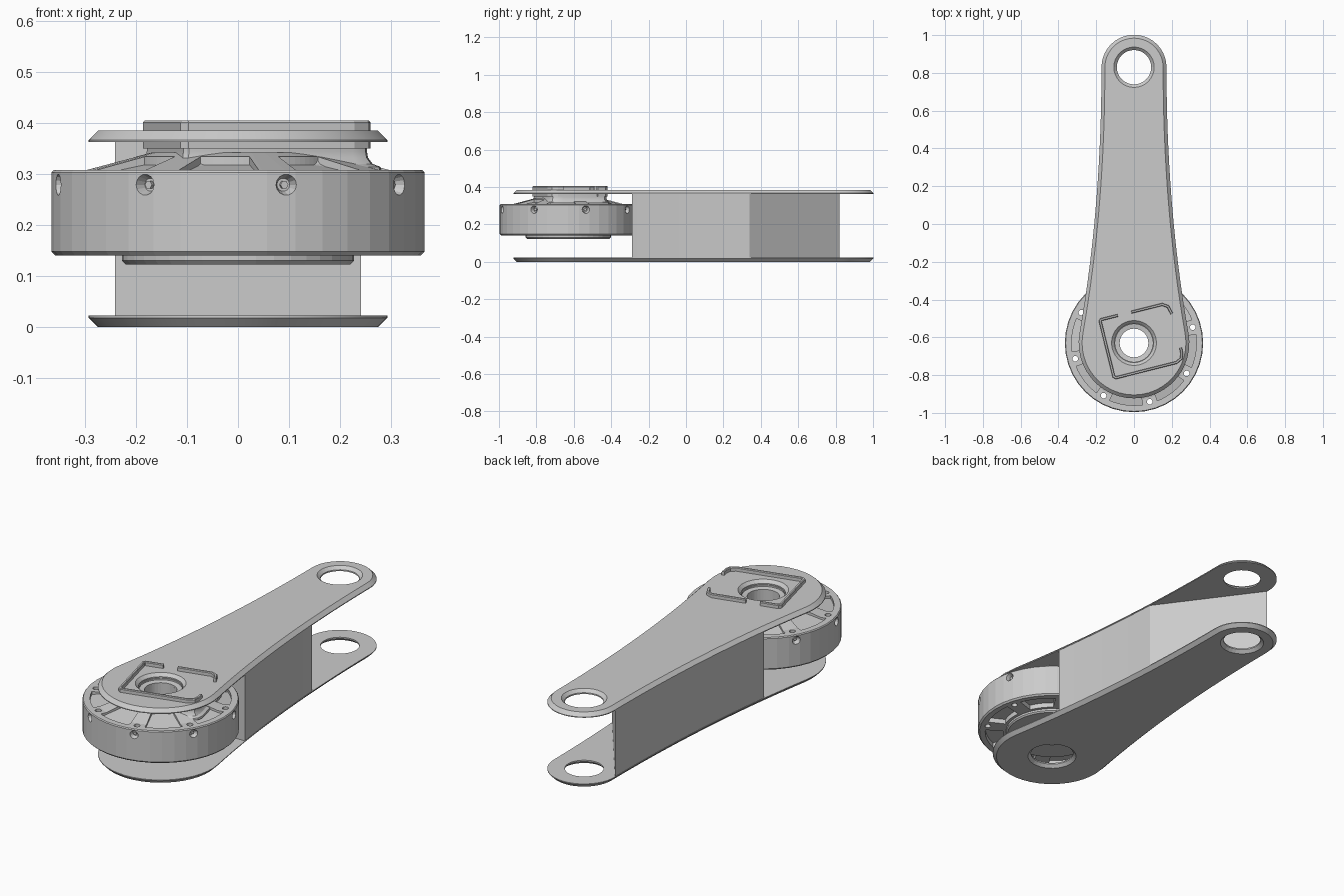
import bpy, bmesh
from math import sin, cos, pi, radians, sqrt
from mathutils import Vector

if "Cube" in bpy.data.objects:
    bpy.data.objects.remove(bpy.data.objects["Cube"])

MY = -0.63                       # motor / big end centre
EY = 0.83                        # small end centre
R, r = 0.293, 0.172              # plate end radii
T = radians(10)


def finish(name, bm, smooth=None):
    bmesh.ops.recalc_face_normals(bm, faces=bm.faces)
    me = bpy.data.meshes.new(name)
    bm.to_mesh(me)
    bm.free()
    ob = bpy.data.objects.new(name, me)
    bpy.context.collection.objects.link(ob)
    if smooth:
        bpy.ops.object.select_all(action='DESELECT')
        ob.select_set(True)
        bpy.context.view_layer.objects.active = ob
        bpy.ops.object.shade_smooth_by_angle(angle=radians(smooth))
    return ob


def loft(bm, rings, caps=True):
    vs = [[bm.verts.new(p) for p in ring] for ring in rings]
    n = len(vs[0])
    pairs = list(zip(vs, vs[1:])) + ([] if caps else [(vs[-1], vs[0])])
    for a, b in pairs:
        for i in range(n):
            j = (i + 1) % n
            bm.faces.new((a[i], a[j], b[j], b[i]))
    if caps:
        bm.faces.new(vs[0])
        bm.faces.new(vs[-1])


def circle(cx, cy, rad, z, n=32):
    return [(cx + rad * cos(2 * pi * i / n), cy + rad * sin(2 * pi * i / n), z) for i in range(n)]


def at_z(pts, z):
    return [(p[0], p[1], z) for p in pts]


def cut(ob, bm):
    c = finish(ob.name + "_cutter", bm)
    c.hide_render = True
    c.hide_viewport = True
    m = ob.modifiers.new("cut", 'BOOLEAN')
    m.operation, m.solver, m.object = 'DIFFERENCE', 'EXACT', c


# Concave flank of the arm: quadratic curve tangent to both end arcs
P0 = (R * cos(T), MY + R * sin(T))
P1 = (r, P0[1] + (P0[0] - r) / sin(T) * cos(T))


def flank(y):
    a, b, c = P0[1] - 2 * P1[1] + EY, 2 * (P1[1] - P0[1]), P0[1] - y
    t = (-b + sqrt(b * b - 4 * a * c)) / (2 * a)
    return r + (P0[0] - r) * (1 - t) ** 2


def outline(d):
    half = [((R - d) * sin(a), MY - (R - d) * cos(a))
            for a in [(pi / 2 + T) * i / 12 for i in range(13)]]
    for i in range(1, 16):
        y = P0[1] + (EY - P0[1]) * i / 16
        half.append((flank(y) - d, y))
    half += [((r - d) * cos(pi / 2 * i / 10), EY + (r - d) * sin(pi / 2 * i / 10)) for i in range(11)]
    return half + [(-x, y) for x, y in half[-2:0:-1]]


# Plates: chamfered on their outer faces, holes countersunk from outside
for name, zo, zi in (("bottom_plate", 0.0, 0.022), ("top_plate", 0.385, 0.363)):
    s = 1 if zi > zo else -1
    bm = bmesh.new()
    loft(bm, [at_z(outline(0.018), zo), at_z(outline(0), zi - s * 0.004), at_z(outline(0), zi)])
    plate = finish(name, bm, 30)
    bm = bmesh.new()
    for cy, ro, ri in ((MY, 0.119, 0.104), (EY, 0.107, 0.091)):
        loft(bm, [circle(0, cy, ro, zo - s * 0.02), circle(0, cy, ro, zo),
                  circle(0, cy, ri, zo + s * 0.015), circle(0, cy, ri, zi + s * 0.02)])
    cut(plate, bm)

# Web between the plates, with a slanted end near the small eye
right = [(flank(y) - 0.002, y) for y in [-0.29 + 0.63 * i / 12 for i in range(13)]]
left = [(-flank(y) + 0.002, y) for y in [0.82 - 1.11 * i / 18 for i in range(19)]]
bm = bmesh.new()
loft(bm, [at_z(right + left, 0.02), at_z(right + left, 0.365)])
finish("arm_web", bm, 30)

# Motor housing: closed lathe profile
profile = [(0.1, 0.123), (0.221, 0.123), (0.228, 0.13), (0.228, 0.14), (0.358, 0.14),
           (0.366, 0.148), (0.366, 0.303), (0.362, 0.308), (0.3, 0.308), (0.17, 0.342),
           (0.076, 0.342), (0.076, 0.2), (0.1, 0.2)]
bm = bmesh.new()
loft(bm, [circle(0, MY, a, z, 40) for a, z in profile], caps=False)
motor = finish("motor_housing", bm)


def sector(bm, mid, r0, r1, z_in, z_out, z_end):
    w0, w1 = radians(14), radians(15.5)
    ring = [(r1 * cos(mid + w1 * k / 4), MY + r1 * sin(mid + w1 * k / 4), z_out) for k in range(-4, 5)]
    ring += [(r0 * cos(mid - w0 * k / 4), MY + r0 * sin(mid - w0 * k / 4), z_in) for k in range(-4, 5)]
    loft(bm, [ring, at_z(ring, z_end)])


bm = bmesh.new()
screws = bmesh.new()
for k in range(8):
    a = radians(15 + 45 * k)
    # through hole and radial screw recess
    loft(bm, [circle(0.322 * cos(a), MY + 0.322 * sin(a), 0.015, z, 12) for z in (0.1, 0.35)])
    d, t = Vector((cos(a), sin(a), 0)), Vector((-sin(a), cos(a), 0))

    def radial(rad, dist, n=14):
        c = Vector((0, MY, 0.279)) + d * dist
        return [c + t * rad * cos(2 * pi * i / n) + Vector((0, 0, rad * sin(2 * pi * i / n))) for i in range(n)]
    loft(bm, [radial(0.013, 0.343), radial(0.023, 0.372)])
    loft(screws, [radial(0.008, 0.34, 6), radial(0.008, 0.352, 6)])
    # pockets between the spokes, above and below
    m = a + radians(22.5)
    sector(bm, m, 0.2, 0.33, 0.318, 0.292, 0.4)
    sector(bm, m, 0.243, 0.33, 0.165, 0.165, 0.1)
cut(motor, bm)
finish("housing_screws", screws)

# Skewed square hub that carries the top plate, flared at its base
path_a = [(-0.085, -0.484), (-0.174, -0.506), (-0.179, -0.515), (-0.107, -0.807), (-0.096, -0.814),
          (0.225, -0.733), (0.25, -0.712), (0.253, -0.685), (0.247, -0.655)]
path_b = [(-0.015, -0.467), (0.15, -0.426), (0.18, -0.437), (0.2, -0.475)]
loop = path_a + path_b[::-1]


def scaled(f, z):
    return [(0.03 + (x - 0.03) * f, -0.62 + (y + 0.62) * f, z) for x, y in loop]


bm = bmesh.new()
loft(bm, [scaled(f, z) for f, z in ((1.13, 0.305), (1.12, 0.314), (1.05, 0.32), (1.01, 0.332),
                                    (1.0, 0.345), (1.0, 0.364))])
hub = finish("motor_hub", bm, 30)
bm = bmesh.new()
loft(bm, [circle(0, MY, 0.076, 0.28), circle(0, MY, 0.076, 0.352),
          circle(0, MY, 0.1, 0.356), circle(0, MY, 0.1, 0.39)])
cut(hub, bm)


# Thin ridges of the hub showing above the top plate
def ribbon(path, w):
    pts = [Vector(p) for p in path]
    near, far = [], []
    for i, p in enumerate(pts):
        u = (p - pts[max(i - 1, 0)]).normalized()
        v = (pts[min(i + 1, len(pts) - 1)] - p).normalized()
        tan = (u + v).normalized()
        n = Vector((-tan.y, tan.x)) * w / max(0.6, tan.dot(u if i else v))
        near.append(p - n)
        far.append(p + n)
    return near + far[::-1]


bm = bmesh.new()
for path in (path_a, path_b):
    loft(bm, [at_z(ribbon(path, 0.007), 0.35), at_z(ribbon(path, 0.007), 0.401),
              at_z(ribbon(path, 0.004), 0.405)])
finish("hub_ridges", bm)
